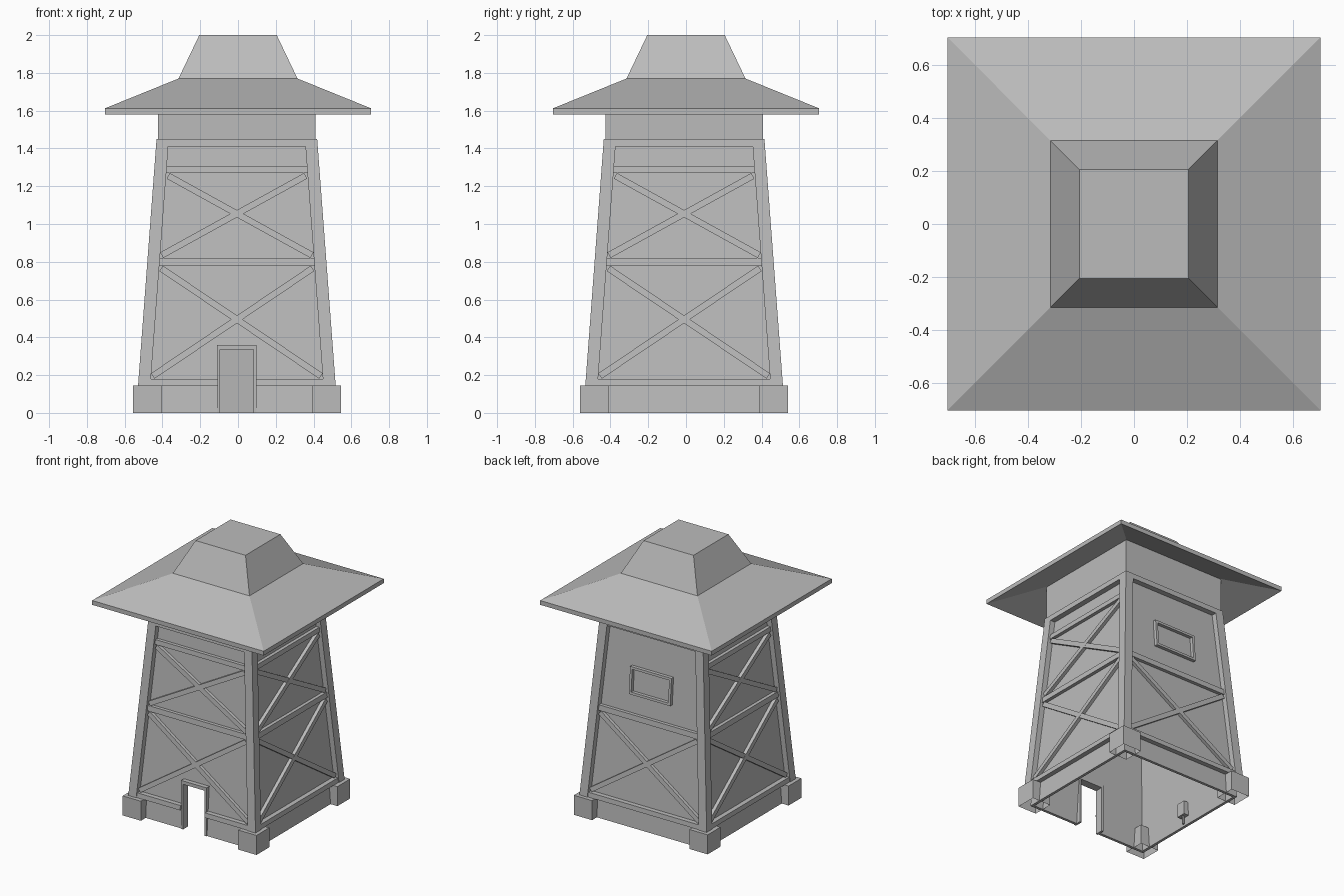
import bpy, bmesh
from mathutils import Vector, Matrix
from math import pi

cube = bpy.data.objects.get("Cube")
if cube:
    bpy.data.objects.remove(cube)

grey = bpy.data.materials.new("plain_grey")
grey.use_nodes = True
colour = (0.5, 0.5, 0.5, 1)
grey.diffuse_color = colour
grey.node_tree.nodes["Principled BSDF"].inputs["Base Color"].default_value = colour

CENTRE = Vector((-0.006, -0.01, 0))   # the tower body sits slightly off the roof axis
PANEL = 0.04                          # depth of the recessed wall panels
POST = 0.065                          # width of the corner posts
FRONT, RIGHT, BACK, LEFT = range(4)
SIDES = (FRONT, RIGHT, BACK, LEFT)


def half(z):
    """Half width of the tapering tower at height z."""
    return 0.534 - 0.075 * z


def finish(bm, name, offset=CENTRE):
    bmesh.ops.translate(bm, vec=offset, verts=bm.verts)
    bmesh.ops.recalc_face_normals(bm, faces=bm.faces)
    mesh = bpy.data.meshes.new(name)
    bm.to_mesh(mesh)
    bm.free()
    mesh.materials.append(grey)
    obj = bpy.data.objects.new(name, mesh)
    bpy.context.collection.objects.link(obj)
    return obj


def slab(bm, side, outline, d0, d1):
    """Plate on a sloping side: outline in (u, z), between depths d0 and d1, mitred at corners."""
    turn = Matrix.Rotation(side * pi / 2, 3, 'Z')
    layers = []
    for d in (d0, d1):
        layer = []
        for u, z in outline:
            r = half(z) - d
            layer.append(bm.verts.new(turn @ Vector((max(-r, min(r, u)), -r, z))))
        layers.append(layer)
    outer, inner = layers
    bm.faces.new(outer)
    bm.faces.new(inner[::-1])
    n = len(outer)
    for i in range(n):
        j = (i + 1) % n
        bm.faces.new((outer[j], outer[i], inner[i], inner[j]))


def box(bm, lo, hi):
    lo, hi = Vector(lo), Vector(hi)
    size = hi - lo
    m = Matrix.Translation((lo + hi) / 2) @ Matrix.Diagonal((*size, 1))
    return bmesh.ops.create_cube(bm, size=1, matrix=m)["verts"]


def rings(name, profile, offset):
    """Square-plan solid from (half width, height) pairs."""
    bm = bmesh.new()
    loops = [[bm.verts.new((sx * h, sy * h, z))
              for sx, sy in ((-1, -1), (1, -1), (1, 1), (-1, 1))] for h, z in profile]
    for a, b in zip(loops, loops[1:]):
        for i in range(4):
            j = (i + 1) % 4
            bm.faces.new((a[i], a[j], b[j], b[i]))
    bm.faces.new(loops[0][::-1])
    bm.faces.new(loops[-1])
    return finish(bm, name, offset)


def rail(bm, side, z0, z1, d=0.015, gap=0):
    """Horizontal rail between the posts, optionally split by a gap in the middle."""
    a, b = half(z0) - POST, half(z1) - POST
    if gap:
        for s in (-1, 1):
            slab(bm, side, [(s * gap, z0), (s * a, z0), (s * b, z1), (s * gap, z1)], d, PANEL)
    else:
        slab(bm, side, [(-a, z0), (a, z0), (b, z1), (-b, z1)], d, PANEL)


def cross(bm, side, z0, z1, width=0.034):
    """Pair of diagonal braces filling a bay."""
    for s, d in ((-1, 0.015), (1, 0.016)):
        a = Vector((s * (half(z0) - POST - 0.01), z0 + 0.015))
        b = Vector((-s * (half(z1) - POST - 0.01), z1 - 0.015))
        n = (b - a).orthogonal().normalized() * width / 2
        slab(bm, side, [a + n, b + n, b - n, a - n], d, PANEL)


# Recessed walls, open at the bottom, with the doorway in the front
DOOR_W, DOOR_H, TOP = 0.09, 0.335, 1.45
bm = bmesh.new()
for side in SIDES:
    outline = [(1, 0), (1, TOP), (-1, TOP), (-1, 0)]
    if side == FRONT:
        outline += [(-DOOR_W, 0), (-DOOR_W, DOOR_H), (DOOR_W, DOOR_H), (DOOR_W, 0)]
    slab(bm, side, outline, PANEL, PANEL + 0.02)
finish(bm, "walls")

# Corner posts and the band under the eaves
bm = bmesh.new()
for side in SIDES:
    for s in (-1, 1):
        z0, z1 = 0.1, TOP
        slab(bm, side, [(s * (half(z0) - POST), z0), (s, z0),
                        (s, z1), (s * (half(z1) - POST), z1)], 0, PANEL)
    rail(bm, side, 1.41, TOP, 0)
finish(bm, "corner_posts")

# Rails and crossed braces
bm = bmesh.new()
for side in SIDES:
    rail(bm, side, 0.145, 0.18, 0.005, 0.1 if side == FRONT else 0)
    rail(bm, side, 0.78, 0.82)
    cross(bm, side, 0.18, 0.78)
    if side != BACK:
        rail(bm, side, 1.27, 1.305)
        cross(bm, side, 0.82, 1.27)
finish(bm, "rails_and_braces")

# Window frame on the back
bm = bmesh.new()
W, Z0, Z1, T = 0.17, 0.96, 1.16, 0.018
for s in (-1, 1):
    slab(bm, BACK, [(s * W, Z0), (s * W, Z1), (s * (W - T), Z1), (s * (W - T), Z0)], 0.015, PANEL)
for z in (Z0, Z1 - T):
    slab(bm, BACK, [(T - W, z), (W - T, z), (W - T, z + T), (T - W, z + T)], 0.015, PANEL)
finish(bm, "window_frame")

# Door frame
bm = bmesh.new()
for s in (-1, 1):
    x0, x1 = sorted((s * (DOOR_W - 0.002), s * 0.104))
    box(bm, (x0, -0.5, 0), (x1, -0.44, DOOR_H))
box(bm, (-0.104, -0.5, DOOR_H), (0.104, -0.44, 0.36))
finish(bm, "door_frame")

# Hollow corner footings
bm = bmesh.new()
for sx in (-1, 1):
    for sy in (-1, 1):
        x, y = sorted((sx * 0.4, sx * 0.55)), sorted((sy * 0.4, sy * 0.55))
        box(bm, (x[0], y[0], 0), (x[1], y[1], 0.145))
bottoms = [f for f in bm.faces if f.calc_center_median().z < 0.001]
bmesh.ops.delete(bm, geom=bottoms, context='FACES_ONLY')
finish(bm, "footings")

# Small fixture inside the left wall
bm = bmesh.new()
box(bm, (-0.475, -0.055, 0.06), (-0.43, 0.015, 0.16))
box(bm, (-0.457, -0.025, 0), (-0.445, -0.013, 0.06))
finish(bm, "wall_fixture")

# Upper storey and flared roof with its blunt cap
rings("upper_storey", [(0.417, TOP), (0.417, 1.71)], CENTRE)
rings("roof", [(0.4, 1.7), (0.705, 1.58), (0.705, 1.612), (0.315, 1.77), (0.205, 2.0)],
      Vector((0, 0, 0)))
